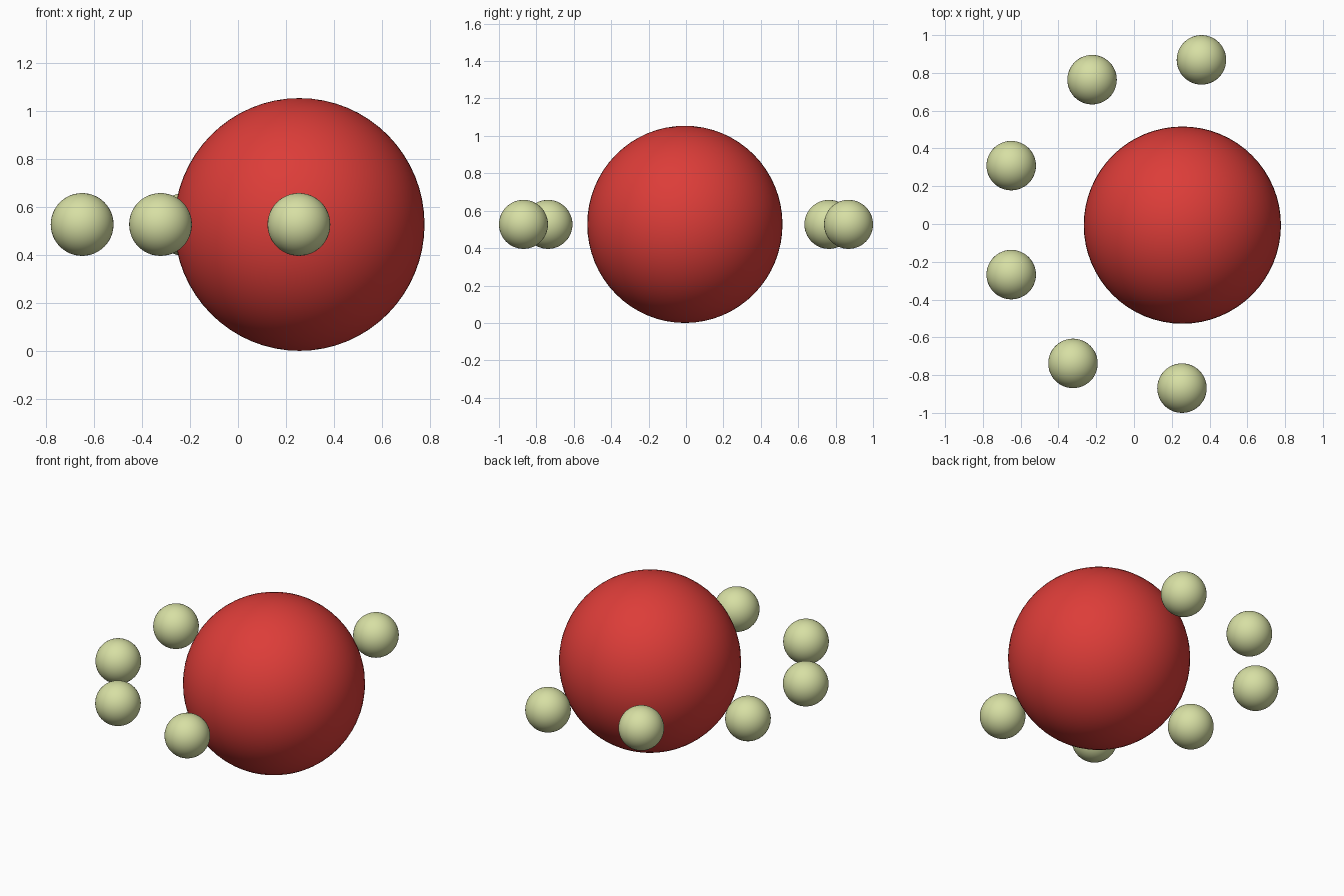
import bpy

cube = bpy.data.objects.get("Cube")
if cube:
    bpy.data.objects.remove(cube, do_unlink=True)


def make_material(name, rgb):
    mat = bpy.data.materials.new(name)
    mat.use_nodes = True
    mat.diffuse_color = (*rgb, 1)
    mat.node_tree.nodes["Principled BSDF"].inputs["Base Color"].default_value = (*rgb, 1)
    return mat


def make_ball(name, location, radius, height, mat, segments):
    bpy.ops.mesh.primitive_uv_sphere_add(
        segments=segments, ring_count=segments // 2, radius=1, location=location)
    ball = bpy.context.object
    ball.name = name
    ball.scale = (radius, radius, height)
    ball.data.materials.append(mat)
    bpy.ops.object.shade_smooth()
    return ball


red = make_material("red", (0.72, 0.046, 0.04))
pale_green = make_material("pale_green", (0.68, 0.74, 0.37))
MID = 0.527  # shared height of all centres

# Large central ball
make_ball("large_ball", (0.256, -0.006, MID), 0.522, MID, red, 64)

# Open arc of small balls around the large one, from front to back
arc = [(0.254, -0.869), (-0.323, -0.738), (-0.65, -0.268),
       (-0.65, 0.309), (-0.222, 0.764), (0.357, 0.869)]
for i, (x, y) in enumerate(arc):
    make_ball(f"small_ball_{i + 1}", (x, y, MID), 0.131, 0.131, pale_green, 48)
